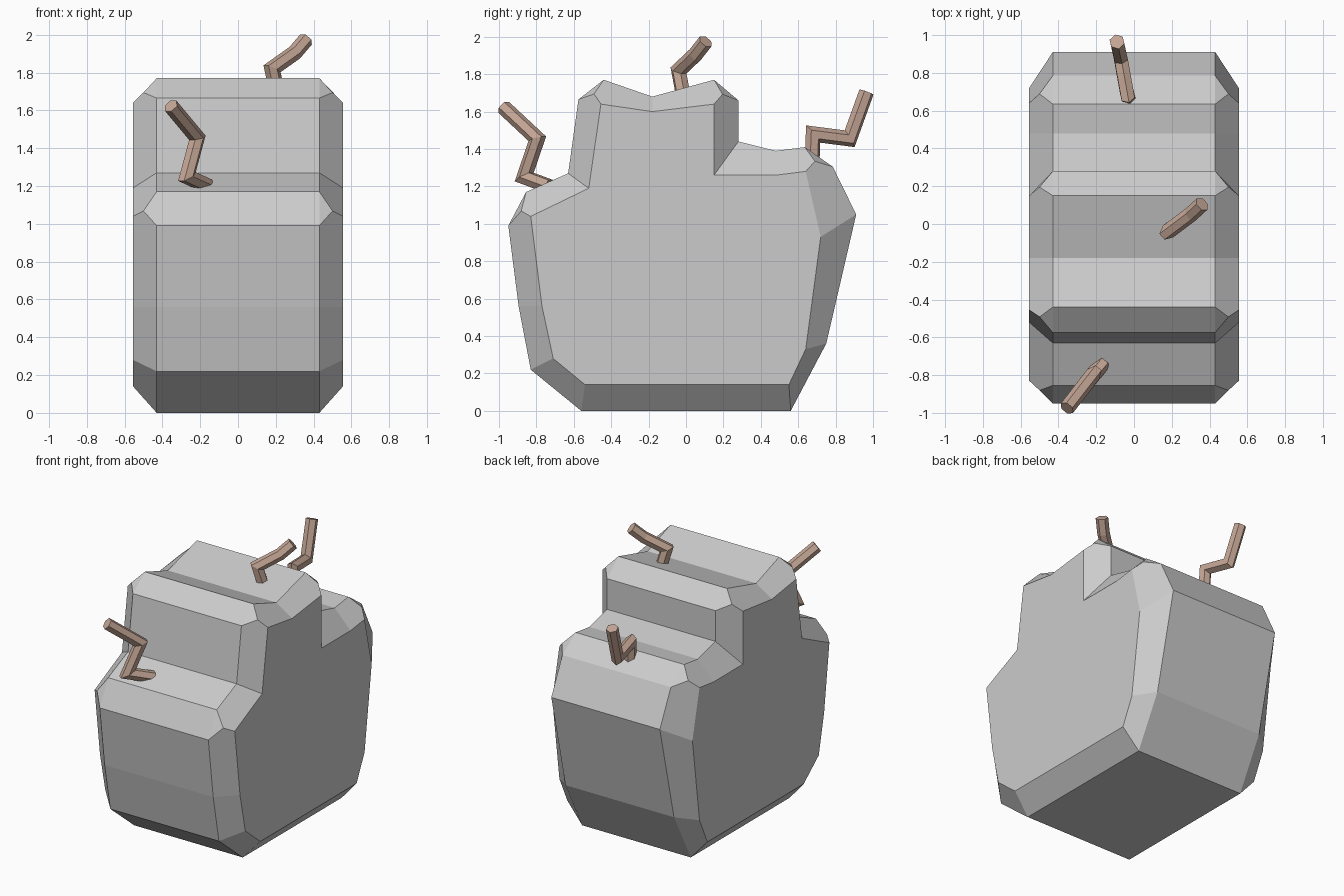
import bpy, bmesh
from mathutils import Vector

if "Cube" in bpy.data.objects:
    bpy.data.objects.remove(bpy.data.objects["Cube"])

# Body profile seen from the right: groups of outer (y, z) points at the flat
# width, each sharing one inner (y, z) point on the side face
CORNERS = [
    ([(-0.56, 0.0)], (-0.54, 0.14)),
    ([(0.56, 0.0)], (0.55, 0.14)),
    ([(0.75, 0.36)], (0.64, 0.33)),
    ([(0.91, 1.05)], (0.72, 0.93)),
    ([(0.785, 1.305), (0.635, 1.41)], (0.64, 1.28)),
    ([(0.48, 1.39)], (0.48, 1.26)),
    ([(0.28, 1.44)], (0.15, 1.26)),
    ([(0.28, 1.66), (0.15, 1.77)], (0.15, 1.64)),
    ([(-0.18, 1.68)], (-0.18, 1.60)),
    ([(-0.44, 1.77), (-0.575, 1.665)], (-0.455, 1.64)),
    ([(-0.63, 1.27)], (-0.52, 1.19)),
    ([(-0.855, 1.17), (-0.95, 0.99)], (-0.83, 1.04)),
    ([(-0.895, 0.56)], (-0.77, 0.56)),
    ([(-0.83, 0.22)], (-0.71, 0.28)),
]
X_FLAT, X_TIP, X_SIDE = 0.43, 0.50, 0.555


def finish(bm, name, material=None):
    bmesh.ops.recalc_face_normals(bm, faces=bm.faces)
    mesh = bpy.data.meshes.new(name)
    bm.to_mesh(mesh)
    bm.free()
    if material:
        mesh.materials.append(material)
    obj = bpy.data.objects.new(name, mesh)
    bpy.context.collection.objects.link(obj)
    return obj


# Stone body: both chamfered sides, then the strip joining them
bm = bmesh.new()
rims = []
for s in (-1, 1):
    outer, tips, inner = [], [], []
    for pts, i in CORNERS:
        vs = [bm.verts.new((s * X_FLAT, *p)) for p in pts]
        outer.append(vs)
        inner.append(bm.verts.new((s * X_SIDE, *i)))
        tip = None
        if len(vs) == 2:
            mid = (Vector(pts[0]) + Vector(pts[1])) / 2
            tip = bm.verts.new((s * X_TIP, *mid.lerp(Vector(i), 0.3)))
            bm.faces.new((vs[0], vs[1], tip))
        tips.append(tip)
    bm.faces.new(inner)
    for a in range(len(CORNERS)):
        b = (a + 1) % len(CORNERS)
        loop = [outer[a][-1], outer[b][0], tips[b], inner[b], inner[a], tips[a]]
        bm.faces.new([v for v in loop if v])
    rims.append([v for vs in outer for v in vs])
left, right = rims
for a in range(len(left)):
    b = (a + 1) % len(left)
    bm.faces.new((left[a], left[b], right[b], right[a]))
finish(bm, "stone_body")

# Bent twigs: six-sided tubes with mitred joints
bark = bpy.data.materials.new("bark")
bark.diffuse_color = (0.55, 0.38, 0.30, 1)
bark.use_nodes = True
bark.node_tree.nodes["Principled BSDF"].inputs["Base Color"].default_value = bark.diffuse_color


def twig(name, path, radius=0.041, sides=6):
    pts = [Vector(p) for p in path]
    dirs = [(b - a).normalized() for a, b in zip(pts, pts[1:])]
    bm = bmesh.new()
    quat = dirs[0].to_track_quat('Z', 'Y').to_matrix()
    ring = [pts[0] + quat @ (Vector((radius, 0, 0)))]
    from math import cos, sin, tau
    ring = [pts[0] + quat @ Vector((radius * cos(tau * k / sides),
                                    radius * sin(tau * k / sides), 0))
            for k in range(sides)]
    rings = [[bm.verts.new(p) for p in ring]]
    for n, d in enumerate(dirs):
        nxt = dirs[min(n + 1, len(dirs) - 1)]
        normal = (d + nxt).normalized()
        ring = [p + d * ((pts[n + 1] - p).dot(normal) / d.dot(normal)) for p in ring]
        rings.append([bm.verts.new(p) for p in ring])
    for r, t in zip(rings, rings[1:]):
        for k in range(sides):
            j = (k + 1) % sides
            bm.faces.new((r[k], r[j], t[j], t[k]))
    bm.faces.new(rings[0])
    bm.faces.new(rings[-1])
    finish(bm, name, bark)


twig("front_twig", [(-0.16, -0.73, 1.20), (-0.27, -0.865, 1.25),
                    (-0.215, -0.795, 1.455), (-0.355, -0.975, 1.623)])
twig("top_twig", [(0.215, -0.01, 1.66), (0.18, -0.04, 1.82),
                  (0.30, 0.05, 1.905), (0.36, 0.105, 1.975)])
twig("back_twig", [(-0.03, 0.675, 1.35), (-0.035, 0.68, 1.48),
                   (-0.07, 0.875, 1.455), (-0.09, 0.965, 1.705)])
